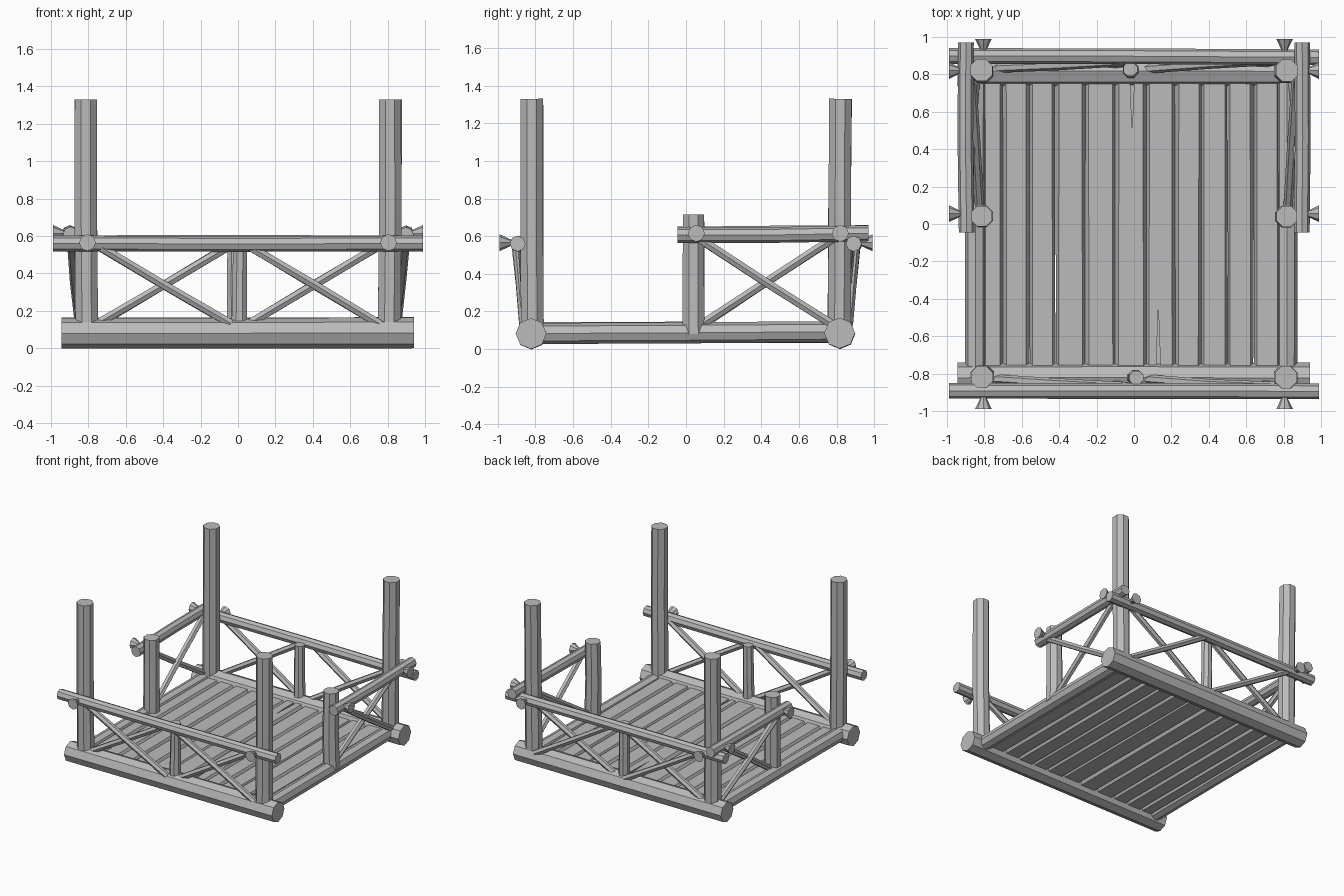
import bpy, bmesh, math, random
from mathutils import Vector

random.seed(4)
cube = bpy.data.objects.get("Cube")
if cube:
    bpy.data.objects.remove(cube)

wood = bpy.data.materials.new("grey_wood")
wood.use_nodes = True
wood.diffuse_color = (0.5, 0.5, 0.5, 1)
wood.node_tree.nodes["Principled BSDF"].inputs["Base Color"].default_value = (0.5, 0.5, 0.5, 1)


def add_object(name, bm):
    bmesh.ops.recalc_face_normals(bm, faces=bm.faces[:])
    mesh = bpy.data.meshes.new(name)
    bm.to_mesh(mesh)
    bm.free()
    mesh.materials.append(wood)
    obj = bpy.data.objects.new(name, mesh)
    bpy.context.collection.objects.link(obj)
    return obj


def log(name, start, end, r1, r2=None, sides=8, roll=0.0, wobble=0.004, rings=3):
    """Faceted, slightly crooked log between two points."""
    start, end = Vector(start), Vector(end)
    r2 = r1 if r2 is None else r2
    axis = (end - start).normalized()
    if abs(axis.z) > 0.9:
        u = Vector((1, 0, 0))
    else:
        u = Vector((0, 0, 1)).cross(axis).normalized()
    v = axis.cross(u)
    bm = bmesh.new()
    loops = []
    for i in range(rings):
        t = i / (rings - 1)
        centre = start.lerp(end, t)
        centre += (u * random.uniform(-1, 1) + v * random.uniform(-1, 1)) * wobble
        radius = r1 + (r2 - r1) * t
        angles = [roll + math.tau * k / sides for k in range(sides)]
        loops.append([bm.verts.new(centre + (u * math.cos(a) + v * math.sin(a)) * radius)
                      for a in angles])
    for low, high in zip(loops, loops[1:]):
        for k in range(sides):
            n = (k + 1) % sides
            bm.faces.new((low[k], low[n], high[n], high[k]))
    bm.faces.new(loops[0][::-1])
    bm.faces.new(loops[-1])
    return add_object(name, bm)


def peg(name, inner, outer):
    """Thin pin that flares into a wide head."""
    inner, outer = Vector(inner), Vector(outer)
    neck = outer + (inner - outer).normalized() * 0.06
    log(name + "_pin", inner, neck, 0.018, wobble=0, rings=2)
    log(name + "_head", neck, outer, 0.016, 0.045, wobble=0, rings=2)


def cross_brace(name, low_a, low_b, high_a, high_b, shift):
    """Two poles crossing inside a bay, one just outside the other."""
    shift = Vector(shift)
    log(name + "_outer", Vector(low_b) + shift, Vector(high_a) + shift, 0.025, sides=6)
    log(name + "_inner", Vector(low_a) - shift, Vector(high_b) - shift, 0.025, sides=6)


FLAT = math.pi / 8

# Front and back ends: beam, posts, rail, pegs and braces
for end, s in (("front", -1), ("back", 1)):
    log(end + "_beam", (-0.945, s * 0.82, 0.083), (0.94, s * 0.82, 0.083), 0.082)
    log(end + "_rail", (-0.99, s * 0.895, 0.558), (0.99, s * 0.895, 0.562), 0.042)
    mid_x = 0.01 if s < 0 else -0.02
    log(end + "_middle_post", (mid_x, s * 0.82, 0.1), (mid_x, s * 0.825, 0.57),
        0.045, 0.04, roll=FLAT)
    for side, m in (("right", -1), ("left", 1)):
        part = f"{end}_{side}"
        log(part + "_post", (m * 0.81, s * 0.815, 0.06), (m * 0.815, s * 0.82, 1.33),
            0.066, 0.064, roll=FLAT, wobble=0.003)
        peg(part + "_peg", (m * 0.805, s * 0.82, 0.565), (m * 0.805, s * 0.99, 0.565))
        # Both bays lean the same way as seen from the front
        xs = (-0.75, -0.04) if m < 0 else (0.05, 0.76)
        cross_brace(part + "_brace",
                    (xs[0], s * 0.845, 0.13), (xs[1], s * 0.845, 0.13),
                    (xs[0], s * 0.885, 0.55), (xs[1], s * 0.885, 0.55),
                    (0, s * 0.014, 0))

# Sides: sill, half-length rail, short post, pegs and braces
for side, m in (("right", -1), ("left", 1)):
    sill_x = -0.845 if m < 0 else 0.82
    log(side + "_sill", (sill_x, -0.8, 0.085), (sill_x, 0.8, 0.09), 0.056)
    log(side + "_rail", (m * 0.897, -0.045, 0.605), (m * 0.9, 0.97, 0.615), 0.042)
    log(side + "_short_post", (m * 0.815, 0.04, 0.08), (m * 0.815, 0.04, 0.715),
        0.064, 0.06, roll=FLAT)
    for spot, y in (("middle", 0.055), ("rear", 0.82)):
        peg(f"{side}_{spot}_peg", (m * 0.81, y, 0.615), (m * 0.99, y, 0.615))
    cross_brace(side + "_brace",
                (m * 0.835, 0.07, 0.12), (m * 0.835, 0.79, 0.12),
                (m * 0.88, 0.07, 0.59), (m * 0.88, 0.79, 0.59), (m * 0.014, 0, 0))

# Floor planks with sloped edges, two of them split at one end
seams = [-0.81, -0.70, -0.56, -0.42, -0.26, -0.10, 0.065, 0.22, 0.36, 0.50, 0.64, 0.78]
cracks = {5: (-0.01, 0.78, 0.5), 6: (0.13, -0.78, -0.45)}
for i, (x0, x1) in enumerate(zip(seams, seams[1:])):
    bm = bmesh.new()
    z = 0.09 + random.uniform(-0.004, 0.004)
    slope = 0.016
    profile = [(x0, z), (x0 + slope, z + 0.03), (x1 - slope, z + 0.03),
               (x1, z), (x1 - slope, z - 0.03), (x0 + slope, z - 0.03)]
    near = [bm.verts.new((x + random.uniform(-0.004, 0.004), -0.79, h)) for x, h in profile]
    far = [bm.verts.new((x + random.uniform(-0.004, 0.004), 0.79, h)) for x, h in profile]
    bm.faces.new(near)
    bm.faces.new(far[::-1])
    for k in range(6):
        n = (k + 1) % 6
        bm.faces.new((near[k], far[k], far[n], near[n]))
    plank = add_object(f"floor_plank_{i + 1}", bm)
    if i in cracks:
        cx, y_end, y_tip = cracks[i]
        y_out = y_end * 1.1
        bm = bmesh.new()
        corners = [(cx - 0.015, y_out), (cx + 0.015, y_out), (cx, y_tip)]
        base = [bm.verts.new((x, y, 0.1)) for x, y in corners]
        top = [bm.verts.new((x, y, 0.2)) for x, y in corners]
        bm.faces.new(base)
        bm.faces.new(top)
        for k in range(3):
            n = (k + 1) % 3
            bm.faces.new((base[k], base[n], top[n], top[k]))
        cutter = add_object(f"crack_cutter_{i + 1}", bm)
        cutter.hide_render = True
        cutter.hide_viewport = True
        cut = plank.modifiers.new("crack", 'BOOLEAN')
        cut.operation = 'DIFFERENCE'
        cut.solver = 'EXACT'
        cut.object = cutter
